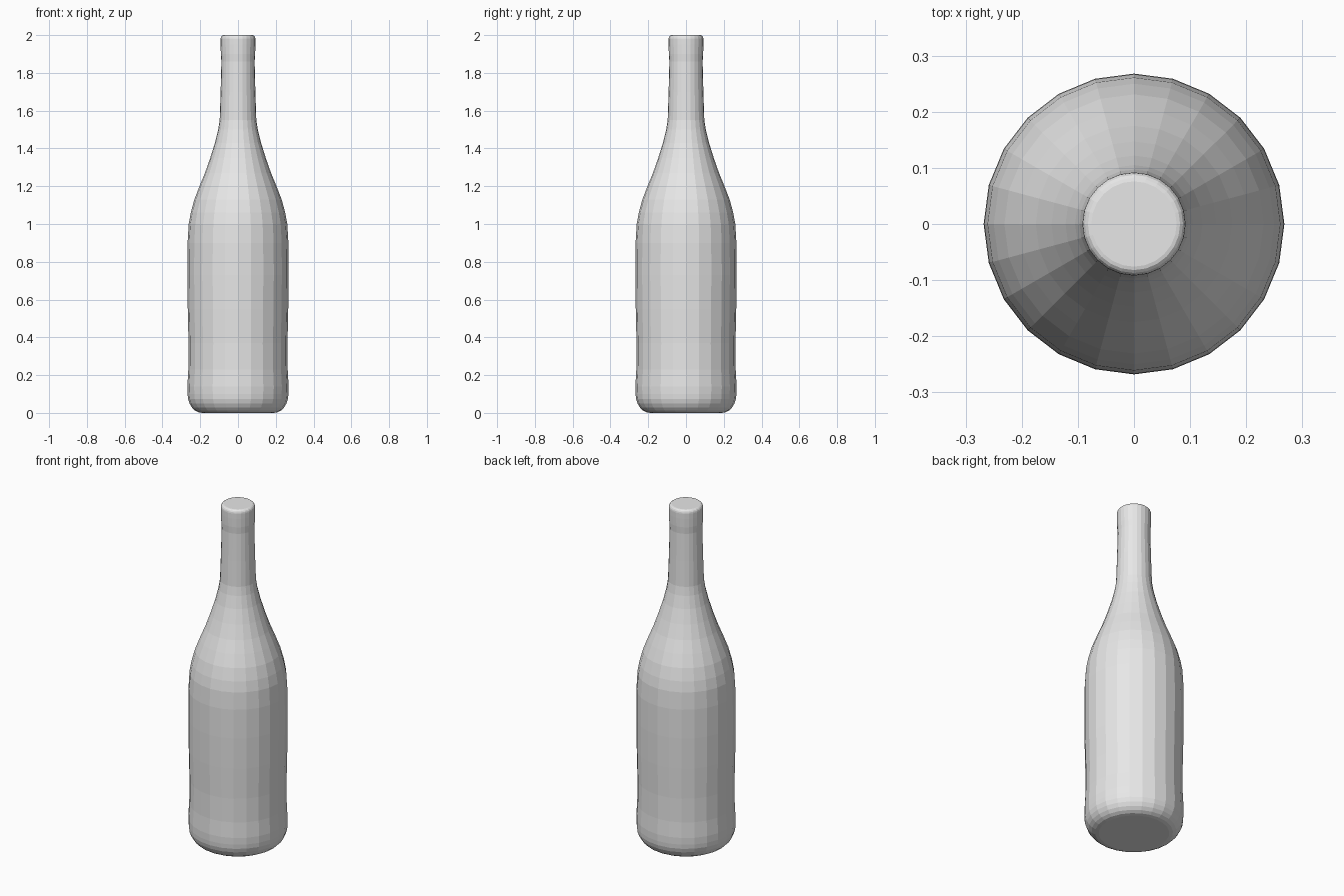
import bpy
import bmesh
import math
from mathutils import Matrix

cube = bpy.data.objects.get("Cube")
if cube:
    bpy.data.objects.remove(cube, do_unlink=True)

SIDES = 24

# One flat grey for the whole bottle
grey = bpy.data.materials.new("plain_grey")
grey.use_nodes = True
colour = (0.8, 0.8, 0.8, 1)
grey.diffuse_color = colour
grey.node_tree.nodes["Principled BSDF"].inputs["Base Color"].default_value = colour


def arc(r, z, size_r, size_z, start, end, steps):
    """Quarter-ellipse corner as (radius, height) points."""
    points = []
    for i in range(steps + 1):
        a = math.radians(start + (end - start) * i / steps)
        points.append((r + size_r * math.cos(a), z + size_z * math.sin(a)))
    return points


# Profile from base to mouth: rounded heel, body, shoulder, neck, rounded lip
profile = arc(0.19, 0.1, 0.077, 0.1, -90, 0, 6)
profile += [(0.268, 0.14), (0.263, 0.23), (0.262, 0.37), (0.266, 0.55),
            (0.268, 0.73), (0.267, 0.9), (0.261, 1.0), (0.25, 1.06),
            (0.231, 1.13), (0.204, 1.2), (0.175, 1.27), (0.147, 1.35),
            (0.122, 1.43), (0.105, 1.5), (0.097, 1.55),
            (0.092, 1.7), (0.088, 1.86), (0.091, 1.9), (0.092, 1.95)]
profile += arc(0.076, 1.98, 0.016, 0.02, 0, 90, 4)

# Turn the profile into rings and close both ends
bm = bmesh.new()
rings = []
for r, z in profile:
    ring = bmesh.ops.create_circle(bm, segments=SIDES, radius=r,
                                   matrix=Matrix.Translation((0, 0, z)))["verts"]
    rings.append(ring)
for low, high in zip(rings, rings[1:]):
    for i in range(SIDES):
        j = (i + 1) % SIDES
        bm.faces.new((low[i], low[j], high[j], high[i]))
bm.faces.new(rings[0])
bm.faces.new(rings[-1])
bmesh.ops.recalc_face_normals(bm, faces=bm.faces)

mesh = bpy.data.meshes.new("bottle")
bm.to_mesh(mesh)
bm.free()
mesh.materials.append(grey)
bottle = bpy.data.objects.new("bottle", mesh)
bpy.context.collection.objects.link(bottle)
